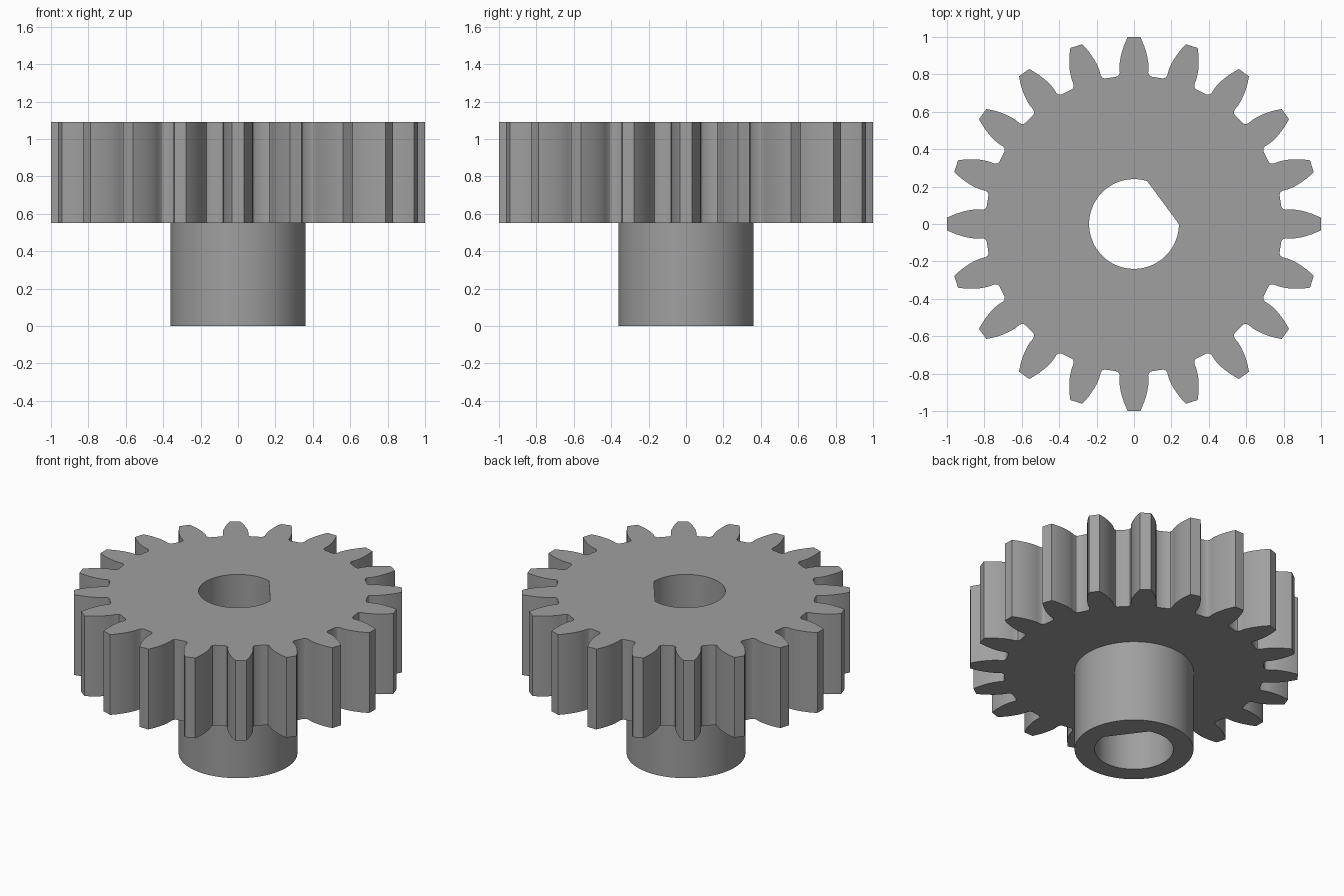
import bpy, bmesh, math
from mathutils import Vector

if "Cube" in bpy.data.objects:
    bpy.data.objects.remove(bpy.data.objects["Cube"])

TEETH = 20
HUB_Z, TOP_Z = 0.55, 1.09
HUB_R, BORE_R = 0.362, 0.24
FLAT_DIR, FLAT_HALF = math.radians(36.5), math.radians(36.5)

# Half tooth pointing along +y, from root to tip: (half width, radius)
HALF_TOOTH = [(0.091, 0.788), (0.081, 0.796), (0.076, 0.810), (0.078, 0.840),
              (0.076, 0.865), (0.072, 0.890), (0.065, 0.918), (0.055, 0.950),
              (0.044, 0.977), (0.033, 1.0)]


def circle(r, n=96):
    return [(r * math.cos(2 * math.pi * i / n), r * math.sin(2 * math.pi * i / n))
            for i in range(n)]


def tooth_outline():
    tooth = HALF_TOOTH + [(-x, y) for x, y in reversed(HALF_TOOTH)]
    pts = []
    for k in range(TEETH):
        a = 2 * math.pi * k / TEETH
        c, s = math.cos(a), math.sin(a)
        pts += [(x * c - y * s, x * s + y * c) for x, y in tooth]
    return pts


def d_bore(n=72):
    # Arc running around from one end of the flat to the other
    start = FLAT_DIR + FLAT_HALF
    sweep = 2 * math.pi - 2 * FLAT_HALF
    return [(BORE_R * math.cos(start + sweep * i / n),
             BORE_R * math.sin(start + sweep * i / n)) for i in range(n + 1)]


bm = bmesh.new()


def loop(pts, z):
    vs = [bm.verts.new((x, y, z)) for x, y in pts]
    es = [bm.edges.new((vs[i - 1], vs[i])) for i in range(len(vs))]
    return vs, es


def wall(low, high):
    a, b = low[0], high[0]
    for i in range(len(a)):
        bm.faces.new((a[i - 1], a[i], b[i], b[i - 1]))


def cap(outer, inner, up):
    bmesh.ops.triangle_fill(bm, edges=outer[1] + inner[1], use_beauty=True,
                            normal=Vector((0, 0, up)))


# Toothed wheel, hub and bore rims
teeth_low, teeth_high = loop(tooth_outline(), HUB_Z), loop(tooth_outline(), TOP_Z)
hub_low, hub_high = loop(circle(HUB_R), 0), loop(circle(HUB_R), HUB_Z)
bore_low, bore_high = loop(d_bore(), 0), loop(d_bore(), TOP_Z)

# Flat faces
cap(teeth_high, bore_high, 1)
cap(teeth_low, hub_high, -1)
cap(hub_low, bore_low, -1)

# Side walls
wall(teeth_low, teeth_high)
wall(hub_low, hub_high)
wall(bore_low, bore_high)
bmesh.ops.recalc_face_normals(bm, faces=bm.faces)

mesh = bpy.data.meshes.new("spur_gear")
bm.to_mesh(mesh)
bm.free()
gear = bpy.data.objects.new("spur_gear_with_hub", mesh)
bpy.context.collection.objects.link(gear)

# Plain grey finish
grey = bpy.data.materials.new("grey_metal")
grey.diffuse_color = (0.35, 0.35, 0.35, 1)
grey.use_nodes = True
grey.node_tree.nodes["Principled BSDF"].inputs["Base Color"].default_value = grey.diffuse_color
mesh.materials.append(grey)

bpy.context.view_layer.objects.active = gear
gear.select_set(True)
bpy.ops.object.shade_smooth_by_angle(angle=math.radians(30))
